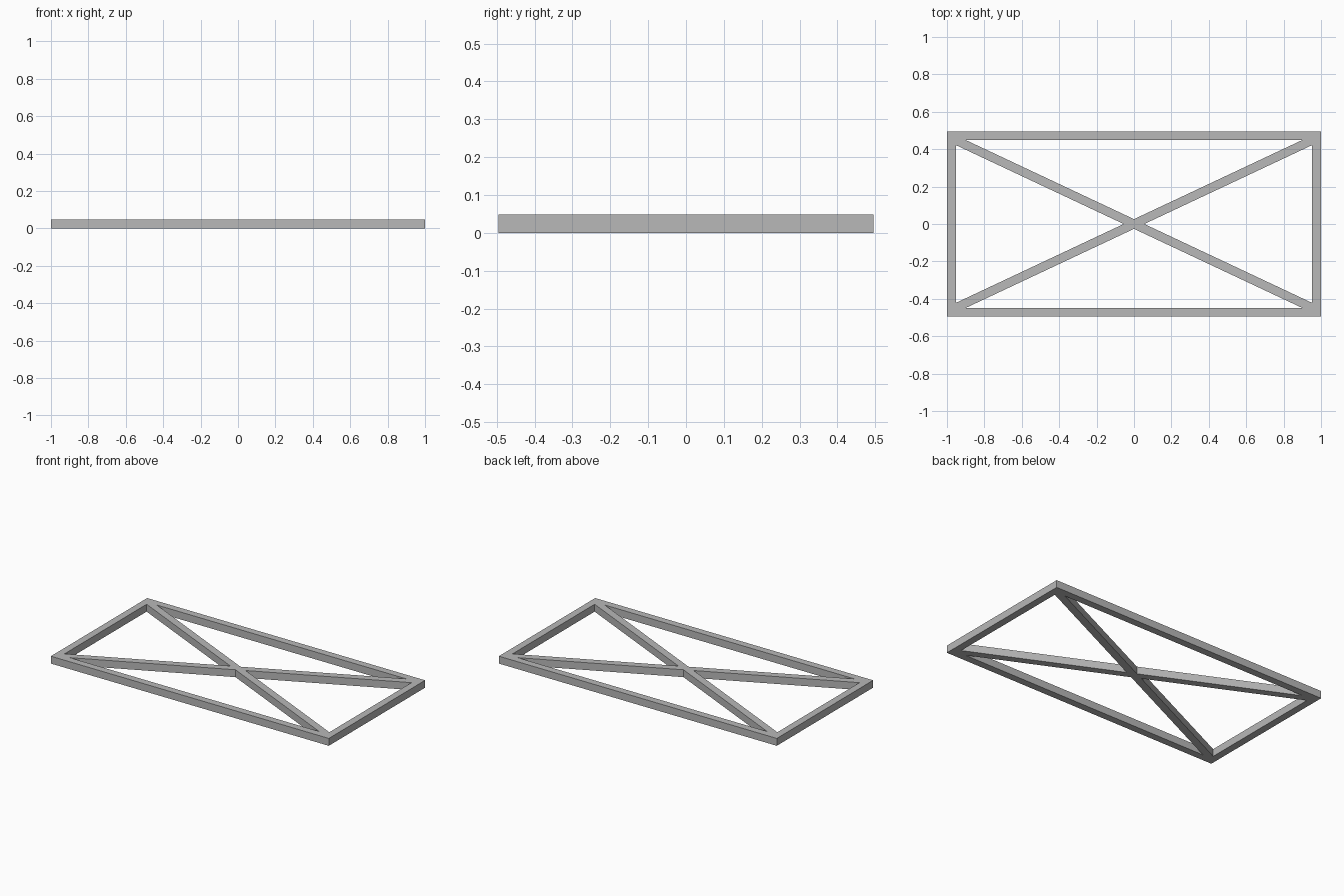
import bpy
import bmesh

cube = bpy.data.objects.get("Cube")
if cube:
    bpy.data.objects.remove(cube, do_unlink=True)

# Overall half sizes, bar width and height
HX, HY = 1.0, 0.495
BAR, HEIGHT = 0.047, 0.048
IX, IY = HX - BAR, HY - BAR          # inner corner of the frame
SLOPE = IY / IX                      # braces run corner to corner
DY = BAR / 2 * (1 + SLOPE ** 2) ** 0.5   # half brace, measured along y
DX = DY / SLOPE                          # half brace, measured along x

grey = bpy.data.materials.new("plain grey")
grey.use_nodes = True
colour = (0.48, 0.48, 0.48, 1)
grey.diffuse_color = colour
grey.node_tree.nodes["Principled BSDF"].inputs["Base Color"].default_value = colour


def bar(name, outline):
    """Extrude a flat outline up from the ground."""
    bm = bmesh.new()
    face = bm.faces.new([bm.verts.new((x, y, 0)) for x, y in outline])
    top = bmesh.ops.extrude_face_region(bm, geom=[face])["geom"]
    bmesh.ops.translate(bm, vec=(0, 0, HEIGHT),
                        verts=[v for v in top if isinstance(v, bmesh.types.BMVert)])
    bmesh.ops.recalc_face_normals(bm, faces=bm.faces)
    mesh = bpy.data.meshes.new(name)
    bm.to_mesh(mesh)
    bm.free()
    mesh.materials.append(grey)
    obj = bpy.data.objects.new(name, mesh)
    bpy.context.collection.objects.link(obj)


# Outer frame: long rails with the end rails fitted between them
for name, s in (("front_rail", -1), ("back_rail", 1)):
    bar(name, [(-HX, s * IY), (HX, s * IY), (HX, s * HY), (-HX, s * HY)])
for name, s in (("right_rail", -1), ("left_rail", 1)):
    bar(name, [(s * IX, -IY), (s * HX, -IY), (s * HX, IY), (s * IX, IY)])

# Full diagonal brace, with pointed ends fitted into the inner corners
tip = [(IX, IY - DY), (IX, IY), (IX - DX, IY)]
bar("long_brace", tip + [(-x, -y) for x, y in tip])

# Opposite diagonal in two halves that butt against the full brace
half = tip + [(0, DY), (DX, 0)]
for name, s in (("back_half_brace", -1), ("front_half_brace", 1)):
    bar(name, [(s * x, -s * y) for x, y in half])
